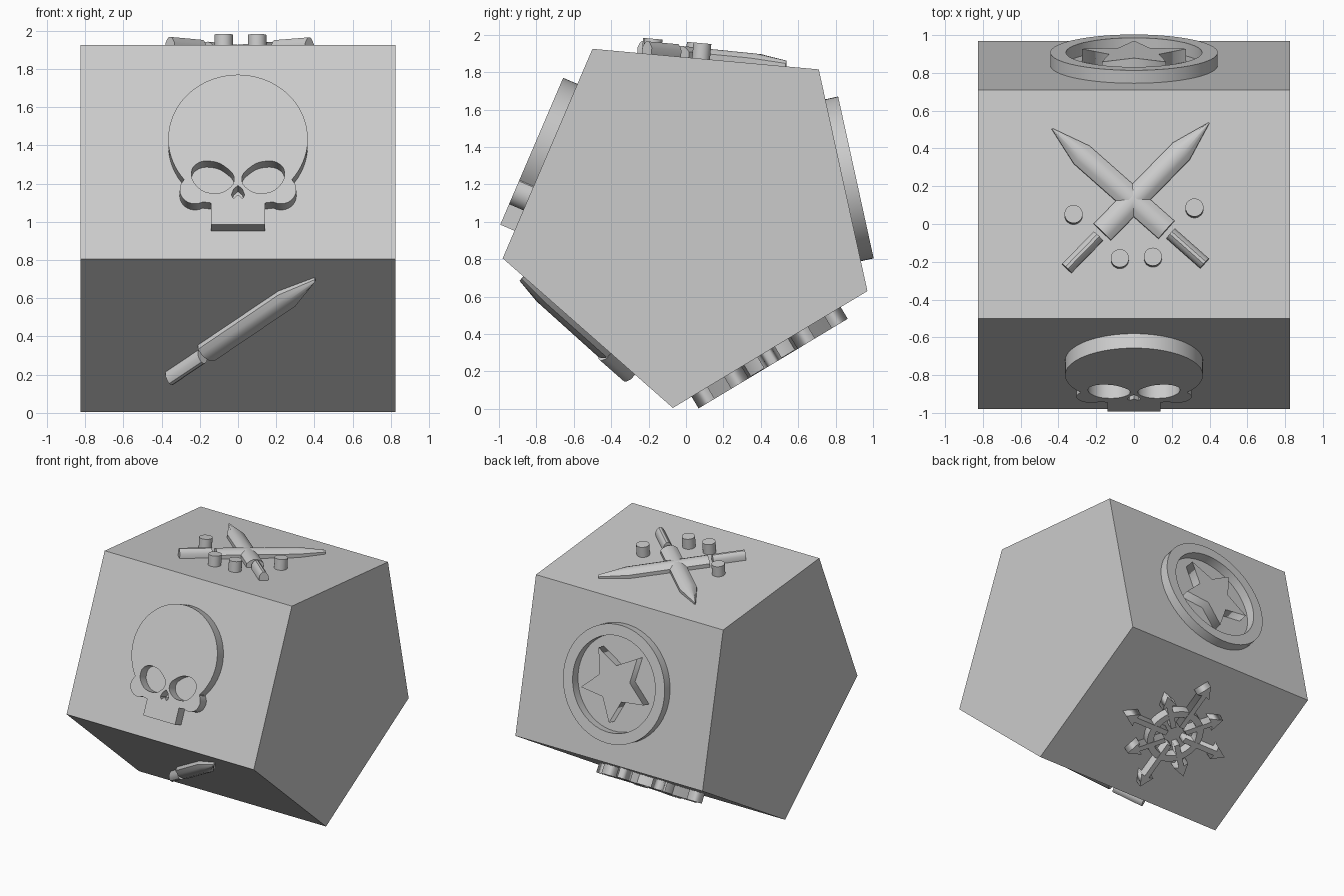
import bpy, bmesh
from math import sin, cos, radians, pi
from mathutils import Matrix, Vector

cube = bpy.data.objects.get("Cube")
if cube:
    bpy.data.objects.remove(cube, do_unlink=True)

HALF_WIDTH = 0.825
# Pentagon corners (y, z), clockwise from the lowest corner
CORNERS = [(-0.07, 0.005), (-0.98, 0.805), (-0.50, 1.925), (0.71, 1.815), (0.97, 0.63)]
LOWER_FRONT, FRONT, TOP, BACK, LOWER_BACK = range(5)


def face_frame(i):
    """Matrix with x across the face, y along it and z outward."""
    a, b = (Vector((0, *CORNERS[k % 5])) for k in (i, i + 1))
    u, v = Vector((1, 0, 0)), (b - a).normalized()
    m = Matrix((u, v, u.cross(v))).transposed().to_4x4()
    m.translation = (a + b) / 2
    return m


def finish(name, mesh, matrix, smooth=True):
    obj = bpy.data.objects.new(name, mesh)
    bpy.context.collection.objects.link(obj)
    obj.matrix_world = matrix
    if smooth:
        bpy.ops.object.select_all(action='DESELECT')
        obj.select_set(True)
        bpy.context.view_layer.objects.active = obj
        bpy.ops.object.shade_smooth_by_angle(angle=radians(35))
    return obj


def arc(cx, cy, r, start, end, steps):
    angles = (radians(start + (end - start) * i / steps) for i in range(steps + 1))
    return [(cx + r * cos(a), cy + r * sin(a)) for a in angles]


def circle(r, steps=64):
    return arc(0, 0, r, 0, 360, steps)[:-1]


def mirrored(points):
    return [(-x, y) for x, y in points]


def relief(name, matrix, outlines, height, rounded=(), smooth=True):
    """Raised plate from closed outlines; inner outlines become holes."""
    curve = bpy.data.curves.new(name + "_outline", 'CURVE')
    curve.dimensions, curve.fill_mode = '2D', 'BOTH'
    curve.extrude = (height + 0.01) / 2
    for pts in outlines:
        s = curve.splines.new('POLY')
        s.points.add(len(pts) - 1)
        for p, (x, y) in zip(s.points, pts):
            p.co = (x, y, 0, 1)
        s.use_cyclic_u = True
    for pts in rounded:
        s = curve.splines.new('BEZIER')
        s.resolution_u = 6
        s.bezier_points.add(len(pts) - 1)
        for p, (x, y) in zip(s.bezier_points, pts):
            p.co = (x, y, 0)
            p.handle_left_type = p.handle_right_type = 'AUTO'
        s.use_cyclic_u = True
    tmp = bpy.data.objects.new(name + "_tmp", curve)
    bpy.context.collection.objects.link(tmp)
    bpy.context.view_layer.update()
    mesh = bpy.data.meshes.new_from_object(tmp.evaluated_get(bpy.context.evaluated_depsgraph_get()))
    bpy.data.objects.remove(tmp, do_unlink=True)
    lift = Matrix.Translation((0, 0, (height - 0.01) / 2))
    return finish(name, mesh, matrix @ lift, smooth)


def loft(name, matrix, stations, section):
    """Skin a scaled cross-section through (position, half width, height) stations."""
    bm = bmesh.new()
    rings = [[bm.verts.new((s, x * w, z * h)) for x, z in section] for s, w, h in stations]
    n = len(section)
    for a, b in zip(rings, rings[1:]):
        for i in range(n):
            j = (i + 1) % n
            bm.faces.new((a[i], a[j], b[j], b[i]))
    bm.faces.new(rings[0])
    bm.faces.new(rings[-1])
    bmesh.ops.recalc_face_normals(bm, faces=bm.faces)
    mesh = bpy.data.meshes.new(name)
    bm.to_mesh(mesh)
    bm.free()
    return finish(name, mesh, matrix)


ARCH = [(-1, -0.1), (-1, 0.5), (-0.6, 0.82), (-0.25, 0.97),
        (0.25, 0.97), (0.6, 0.82), (1, 0.5), (1, -0.1)]


def sword(name, face, x, y, angle):
    m = face_frame(face) @ Matrix.Translation((x, y, 0)) @ Matrix.Rotation(radians(angle), 4, 'Z')
    loft(name + "_blade", m, [(0, 0.063, 0.06), (0.6, 0.063, 0.055), (0.81, 0.003, 0.032)], ARCH)
    loft(name + "_handle", m, [(-0.27, 0.034, 0.068), (-0.03, 0.034, 0.068)], ARCH)


# Five-sided body
bm = bmesh.new()
ends = [[bm.verts.new((x, y, z)) for y, z in CORNERS] for x in (-HALF_WIDTH, HALF_WIDTH)]
for end in ends:
    bm.faces.new(end)
for i in range(5):
    j = (i + 1) % 5
    bm.faces.new((ends[0][i], ends[0][j], ends[1][j], ends[1][i]))
bmesh.ops.recalc_face_normals(bm, faces=bm.faces)
body_mesh = bpy.data.meshes.new("body")
bm.to_mesh(body_mesh)
bm.free()
finish("body", body_mesh, Matrix(), smooth=False)

# Skull: cranium arc, cheek lobe and square jaw, mirrored
half = arc(0, 0.04, 0.365, 90, 219, 28)
half += arc(-0.225, -0.25, 0.08, 137, 300, 14)
half += [(-0.14, -0.325), (-0.14, -0.449)]
skull = half + mirrored(half[1:])[::-1]
eye = [(-0.243, -0.15), (-0.215, -0.102), (-0.14, -0.088), (-0.06, -0.125),
       (-0.02, -0.185), (-0.05, -0.245), (-0.13, -0.27), (-0.21, -0.235)]
nose = [(0, -0.225), (-0.022, -0.245), (-0.035, -0.28), (-0.024, -0.3), (0, -0.278)]
nose += mirrored(nose[1:4])[::-1]
relief("skull", face_frame(FRONT), [skull, nose], 0.083, rounded=[eye, mirrored(eye)])

# Crossed swords with four studs
sword("right_sword", TOP, -0.168, -0.15, 45.8)
sword("left_sword", TOP, 0.172, -0.138, 138.4)
for i, (x, y) in enumerate([(-0.32, -0.06), (0.32, -0.025), (-0.075, -0.295), (0.1, -0.287)]):
    relief(f"stud_{i + 1}", face_frame(TOP) @ Matrix.Translation((x, y, 0)), [circle(0.048, 32)], 0.083)

# Single sword underneath the front
sword("single_sword", LOWER_FRONT, -0.165, -0.12, 45.5)

# Ringed star, one point down
relief("star_ring", face_frame(BACK), [circle(0.443), circle(0.36)], 0.07)
star = []
for i in range(10):
    r = 0.14 if i % 2 else 0.29
    star.append((r * sin(i * pi / 5), r * cos(i * pi / 5)))
relief("star", face_frame(BACK), [star], 0.07, smooth=False)

# Wheel of eight arrows
hub = face_frame(LOWER_BACK) @ Matrix.Translation((0, 0.025, 0))
relief("arrow_ring", hub, [circle(0.215), circle(0.165)], 0.07)
for i in range(8):
    r = 0.37 if i % 2 else 0.465
    side = [(0.08, 0.02), (r - 0.09, 0.02), (r - 0.1, 0.055)]
    arrow = side + [(r, 0)] + [(x, -y) for x, y in reversed(side)]
    relief(f"arrow_{i + 1}", hub @ Matrix.Rotation(i * pi / 4, 4, 'Z'), [arrow], 0.073, smooth=False)
